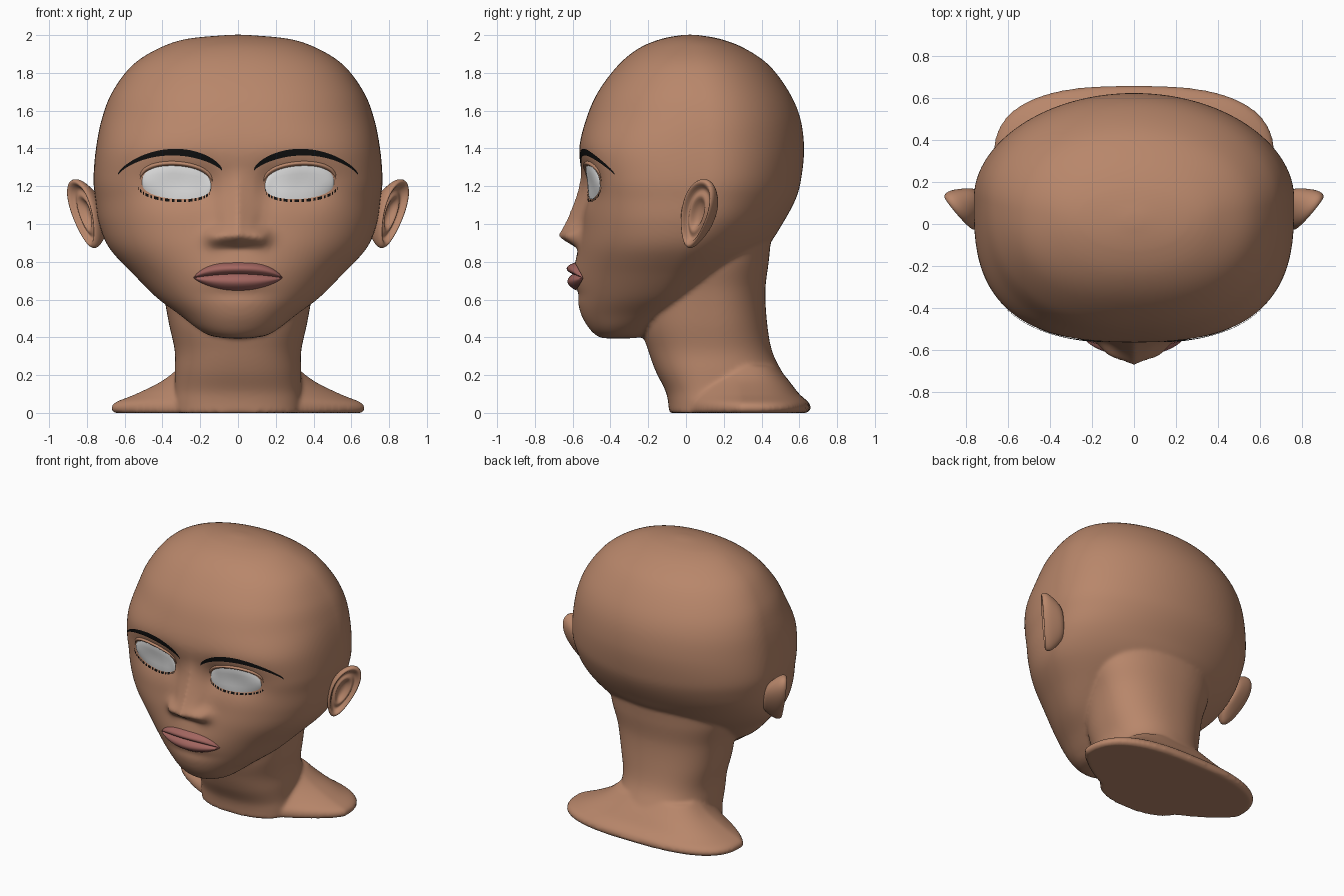
import bpy, bmesh, math
from mathutils import Vector
from mathutils.bvhtree import BVHTree

cube = bpy.data.objects.get("Cube")
if cube:
    bpy.data.objects.remove(cube, do_unlink=True)


def material(name, color):
    mat = bpy.data.materials.new(name)
    mat.use_nodes = True
    mat.diffuse_color = (*color, 1)
    bsdf = next(n for n in mat.node_tree.nodes if n.type == 'BSDF_PRINCIPLED')
    bsdf.inputs["Base Color"].default_value = (*color, 1)
    bsdf.inputs["Roughness"].default_value = 0.6
    return mat


skin = material("skin", (0.48, 0.24, 0.145))
lip_red = material("lip_red", (0.36, 0.13, 0.115))
eye_white = material("eye_white", (0.8, 0.8, 0.8))
hair_black = material("hair_black", (0.005, 0.005, 0.005))


def add_object(name, mesh, mat):
    obj = bpy.data.objects.new(name, mesh)
    bpy.context.collection.objects.link(obj)
    mesh.materials.clear()
    mesh.materials.append(mat)
    mesh.shade_smooth()
    return obj


def bump(x, z, cx, cz, sx, sz):
    return math.exp(-((x - cx) / sx) ** 2 - ((z - cz) / sz) ** 2)


def face_relief(x, z):
    """How far the face stands forward of the plain skull."""
    ax = abs(x)
    # Nose ridge, growing towards the tip and cut off below it
    rise = min(max((1.3 - z) / 0.35, 0), 1) ** 1.3
    drop = min(max((z - 0.87) / 0.06, 0), 1)
    width = 0.065 + 0.035 * rise
    relief = 0.115 * rise * drop * math.exp(-(x / width) ** 2)
    relief += 0.05 * bump(ax, z, 0.12, 0.93, 0.05, 0.045)
    # Eye sockets, inner corners, groove under the lips, chin
    relief -= 0.05 * bump(ax, z, 0.33, 1.21, 0.19, 0.11)
    relief -= 0.02 * bump(ax, z, 0.17, 1.2, 0.06, 0.1)
    relief -= 0.012 * bump(x, z, 0, 0.63, 0.15, 0.03)
    relief += 0.015 * bump(x, z, 0, 0.74, 0.2, 0.09)
    return relief


def spline(rows, steps):
    """Smooth in-between rows through the given ones."""
    out = []
    for i in range(len(rows) - 1):
        quad = [rows[max(i - 1, 0)], rows[i], rows[i + 1], rows[min(i + 2, len(rows) - 1)]]
        for k in range(steps):
            t = k / steps
            out.append([b + t / 2 * (c - a + t * (2 * a - 5 * b + 4 * c - d + t * (3 * (b - c) + d - a)))
                        for a, b, c, d in zip(*quad)])
    return out + [rows[-1]]


def bridge(bm, rings):
    for lo, hi in zip(rings, rings[1:]):
        for j in range(len(lo)):
            k = (j + 1) % len(lo)
            bm.faces.new((lo[j], lo[k], hi[k], hi[j]))


def loft(bm, rows, relief=None, segments=144):
    """Rows: height, front, back, half width, widest y, front and back roundness."""
    rings = []
    for z, front, back, w, yc, nf, nb in spline(rows, 8):
        ring = []
        for j in range(segments):
            a = math.tau * j / segments
            c, s = math.cos(a), math.sin(a)
            n, depth = (nf, yc - front) if s < 0 else (nb, back - yc)
            x = math.copysign(w * abs(c) ** (2 / n), c)
            y = yc + math.copysign(depth * abs(s) ** (2 / n), s)
            if relief and s < 0:
                y -= relief(x, z)
            ring.append(bm.verts.new((x, y, z)))
        rings.append(ring)
    bridge(bm, rings)
    bm.faces.new(rings[0][::-1])
    bm.faces.new(rings[-1])


# Skull and jaw, chin to crown
skull_rows = [
    (.395, -.44, -.28, .06, -.36, 2, 2), (.41, -.475, -.2, .15, -.34, 2, 2),
    (.45, -.515, -.1, .22, -.32, 2, 2), (.52, -.555, 0, .31, -.25, 2, 2),
    (.61, -.575, .1, .43, -.17, 2, 2), (.73, -.58, .25, .55, -.1, 2.1, 2),
    (.87, -.57, .42, .68, -.02, 2.3, 1.9), (1, -.55, .51, .735, .05, 2.6, 2),
    (1.13, -.545, .58, .755, .1, 2.8, 2), (1.24, -.55, .61, .765, .12, 2.9, 2),
    (1.4, -.565, .625, .752, .12, 2.8, 2), (1.56, -.527, .605, .72, .12, 2.5, 2),
    (1.7, -.465, .545, .665, .1, 2.4, 2), (1.84, -.36, .44, .56, .07, 2.3, 2),
    (1.93, -.25, .31, .42, .05, 2.2, 2), (1.98, -.13, .18, .27, .03, 2, 2),
    (2.002, -.01, .05, .04, .02, 2, 2)]
# Neck column and the shoulder flare around its foot
neck_rows = [(z, f, b, w, .14, 2.4, 2.2) for z, f, b, w in (
    (0, -.09, .58, .34), (.06, -.095, .58, .34), (.12, -.11, .57, .335), (.22, -.16, .507, .335),
    (.33, -.2, .455, .335), (.47, -.24, .43, .365), (.65, -.24, .42, .4), (.82, -.2, .44, .45),
    (1, -.1, .45, .45), (1.1, 0, .4, .3))]
flare_rows = [(z, -.07, b, w, .3, 1.35, 2.7) for z, b, w in (
    (0, .64, .655), (.02, .66, .672), (.055, .65, .65), (.1, .6, .54), (.17, .545, .4), (.25, .48, .3))]

bm = bmesh.new()
loft(bm, skull_rows, face_relief)
loft(bm, neck_rows)
loft(bm, flare_rows)
mesh = bpy.data.meshes.new("head_and_neck")
bm.to_mesh(mesh)
bm.free()
head = add_object("head_and_neck", mesh, skin)

# Fuse the lofts into one soft skin
remesh = head.modifiers.new("fuse", 'REMESH')
remesh.mode = 'VOXEL'
remesh.voxel_size = 0.012
soften = head.modifiers.new("soften", 'SMOOTH')
soften.factor = 0.5
soften.iterations = 8
bpy.context.view_layer.update()
fused = bpy.data.meshes.new_from_object(head.evaluated_get(bpy.context.evaluated_depsgraph_get()))
head.modifiers.clear()
head.data = fused
fused.materials.clear()
fused.materials.append(skin)
fused.shade_smooth()
surface = BVHTree.FromPolygons([v.co for v in fused.vertices], [p.vertices for p in fused.polygons])


def patch(name, mat, x0, x1, low, high, bulge=0.0, lift=0.005, side=1, nu=32, nv=8, gap=None):
    """A strip laid on the face between two edge curves of u in -1..1."""
    bm = bmesh.new()
    grid = []
    for i in range(nu + 1):
        u = math.sin((i / nu - 0.5) * math.pi)
        x = side * ((x0 + x1) / 2 + u * (x1 - x0) / 2)
        column = []
        for k in range(nv + 1):
            v = k / nv
            z = low(u) + (high(u) - low(u)) * v
            hit = surface.ray_cast(Vector((x, -2, z)), Vector((0, 1, 0)))[0]
            out = lift + bulge * math.sqrt(max(1 - u * u, 0)) * math.sin(math.pi * v) ** 0.8
            column.append(bm.verts.new((x, hit.y - out, z)))
        grid.append(column)
    for i in range(nu):
        if gap and gap(i):
            continue
        for k in range(nv):
            quad = (grid[i][k], grid[i + 1][k], grid[i + 1][k + 1], grid[i][k + 1])
            bm.faces.new(quad if side > 0 else quad[::-1])
    mesh = bpy.data.meshes.new(name)
    bm.to_mesh(mesh)
    bm.free()
    return add_object(name, mesh, mat)


def arch(u, power=0.4):
    return max(1 - u * u, 0) ** power


def eye_top(u): return 1.21 + 0.01 * u + 0.1 * arch(u)
def eye_bottom(u): return 1.21 + 0.01 * u - 0.078 * arch(u)
def brow_line(u): return 1.275 - 0.012 * u + 0.105 * arch(u, 0.75)
def brow_width(u): return 0.004 + 0.013 * arch(u, 0.5) * (1 - 0.45 * u)
def lip_top(u): return 0.715 + 0.08 * max(1 - abs(u) ** 3, 0) ** 0.8
def lip_seam(u): return 0.715 + 0.02 * arch(u, 1)
def lip_bottom(u): return 0.715 - 0.067 * arch(u, 0.8)


patch("upper_lip", lip_red, -.235, .235, lip_seam, lip_top, 0.035)
patch("lower_lip", lip_red, -.235, .235, lip_bottom, lip_seam, 0.032)


def ear(name, side):
    """A cupped shell: rings run from the hollow over the rim to the back."""
    profile = [(.05, -.035), (.28, -.03), (.42, -.005), (.52, .005), (.64, -.012), (.74, -.008),
               (.84, .02), (.93, .024), (1, .008), (.98, -.018), (.85, -.05), (.65, -.09), (.4, -.12)]
    across, up, out = Vector((.617, .787, 0)), Vector((.27, .2, 1)), Vector((.787, -.617, 0))
    bm = bmesh.new()
    rings = []
    for r, height in profile:
        ring = []
        for j in range(48):
            a = math.tau * j / 48
            v = r * math.sin(a)
            u = r * math.cos(a) * (0.82 + 0.22 * v)
            p = Vector((.81, .058, 1.055)) + across * u * 0.118 + up * v * 0.185 + out * height
            ring.append(bm.verts.new((p.x * side, p.y, p.z)))
        rings.append(ring)
    bridge(bm, rings)
    bm.faces.new(rings[0])
    bm.faces.new(rings[-1])
    bmesh.ops.recalc_face_normals(bm, faces=bm.faces)
    mesh = bpy.data.meshes.new(name)
    bm.to_mesh(mesh)
    bm.free()
    obj = add_object(name, mesh, skin)
    obj.modifiers.new("round", 'SUBSURF').levels = 1


# Paired parts
for side, label in ((1, "left"), (-1, "right")):
    ear(label + "_ear", side)
    patch(label + "_eye", eye_white, .143, .508, eye_bottom, eye_top, 0.022, 0.006, side)
    patch(label + "_upper_lid", skin, .135, .52, lambda u: eye_top(u) - 0.004,
          lambda u: eye_top(u) + 0.022, 0.016, 0.002, side)
    patch(label + "_eyebrow", hair_black, .085, .635, lambda u: brow_line(u) - brow_width(u),
          lambda u: brow_line(u) + brow_width(u), 0, 0.006, side, 40, 2)
    patch(label + "_lower_lashes", hair_black, .143, .53, lambda u: eye_bottom(u) - 0.016,
          lambda u: eye_bottom(u) - 0.001, 0, 0.008, side, 48, 2, lambda i: i % 5 in (0, 3))
